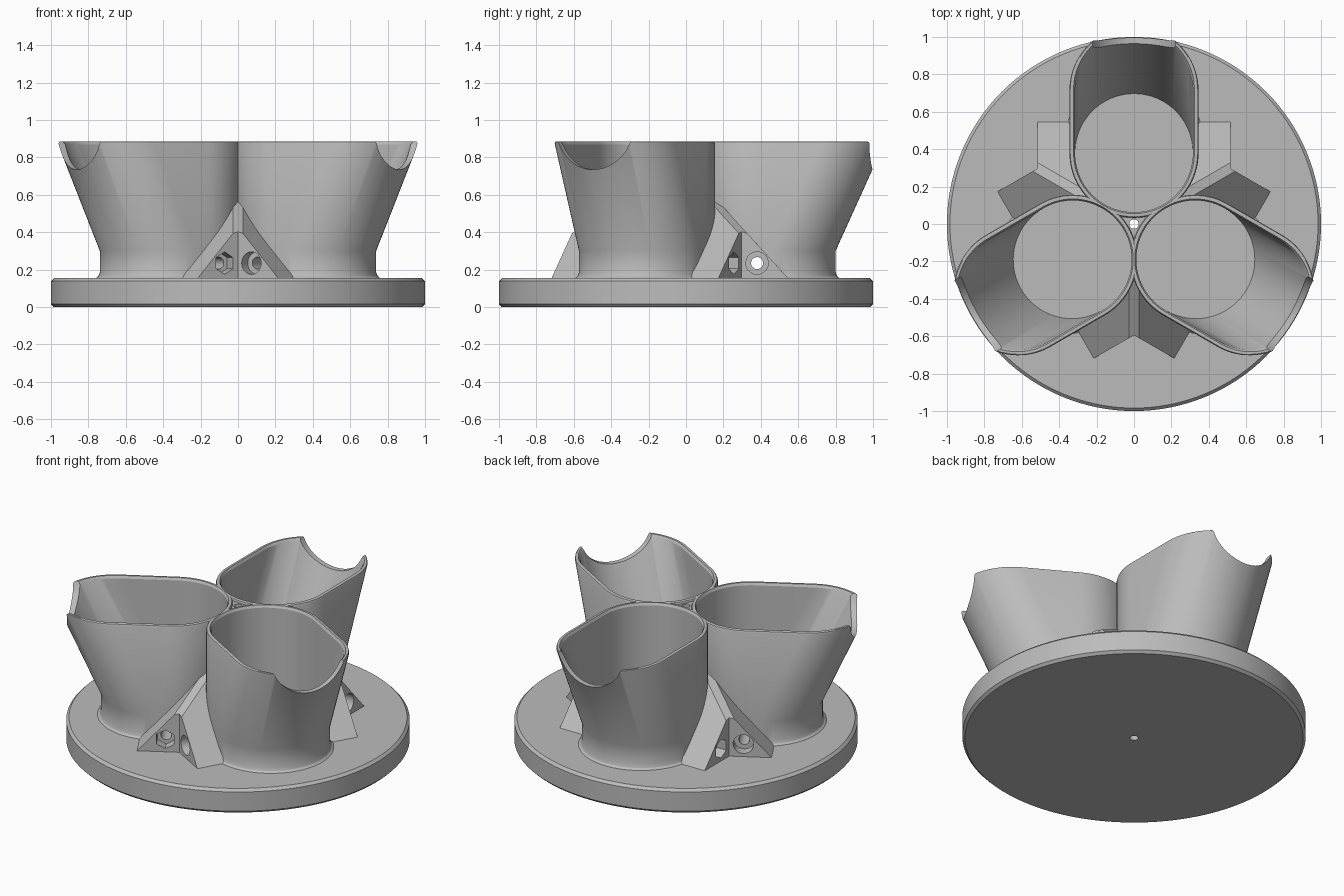
import bpy, bmesh, math
from mathutils import Matrix, Vector

cube = bpy.data.objects.get("Cube")
if cube:
    bpy.data.objects.remove(cube, do_unlink=True)

grey = bpy.data.materials.new("plain grey")
grey.use_nodes = True
grey.diffuse_color = (0.5, 0.5, 0.5, 1)
grey.node_tree.nodes["Principled BSDF"].inputs["Base Color"].default_value = (0.5, 0.5, 0.5, 1)

NEAR, BOLT_Z, TOP = 0.378, 0.235, 0.885


def finish(name, bm, turn=0.0):
    bmesh.ops.recalc_face_normals(bm, faces=bm.faces)
    bm.transform(Matrix.Rotation(turn, 4, 'Z'))
    mesh = bpy.data.meshes.new(name)
    bm.to_mesh(mesh)
    bm.free()
    obj = bpy.data.objects.new(name, mesh)
    mesh.materials.append(grey)
    bpy.context.collection.objects.link(obj)
    return obj


def loft(name, levels, turn=0.0, n=40):
    """Stack of stadium rings; each level is (z, far centre, near centre, radius)."""
    bm = bmesh.new()
    rings = []
    for z, far, near, r in levels:
        ring = []
        for start, cy in ((0, far), (math.pi, near)):
            for i in range(n + 1):
                a = start + math.pi * i / n
                ring.append(bm.verts.new((r * math.cos(a), cy + r * math.sin(a), z)))
        rings.append(ring)
    for low, high in zip(rings, rings[1:]):
        for i in range(len(low)):
            j = (i + 1) % len(low)
            bm.faces.new((low[i], low[j], high[j], high[i]))
    bm.faces.new(rings[0][::-1])
    bm.faces.new(rings[-1])
    return finish(name, bm, turn)


def rod(name, r, start, end, turn=0.0, sides=48):
    """Cylinder between two points."""
    a, b = Vector(start), Vector(end)
    rot = (b - a).to_track_quat('Z', 'Y').to_matrix().to_4x4()
    bm = bmesh.new()
    bmesh.ops.create_cone(bm, cap_ends=True, segments=sides, radius1=r, radius2=r,
                          depth=(b - a).length, matrix=Matrix.Translation((a + b) / 2) @ rot)
    return finish(name, bm, turn)


def bracket(name, turn):
    """Two sloped wings meeting at a flattened ridge, axis along +x."""
    tan30 = math.tan(math.pi / 6)
    face_x, back_x, end_y = 0.515, 0.2, 0.545
    bm = bmesh.new()
    for x in (face_x, back_x):
        for y in (x * tan30, end_y):
            for z in (0.1, 0.155 + 1.1 * (end_y - y)):
                bm.verts.new((x, y, z))
    bmesh.ops.convex_hull(bm, input=bm.verts)
    bm.transform(Matrix.Rotation(-math.pi / 6, 4, 'Z'))
    inner = [f for f in bm.faces if all(abs(v.co.y) < 1e-4 for v in f.verts)]
    bmesh.ops.delete(bm, geom=inner, context='FACES')
    bmesh.ops.mirror(bm, geom=bm.verts[:] + bm.edges[:] + bm.faces[:],
                     axis='Y', merge_dist=1e-4)
    bmesh.ops.remove_doubles(bm, verts=bm.verts, dist=1e-4)
    # flatten the ridge
    ridge = sorted((v.co.copy() for v in bm.verts if abs(v.co.y) < 1e-4 and v.co.z > 0.2),
                   key=lambda p: p.x)
    run = ridge[-1] - ridge[0]
    cut = bmesh.ops.bisect_plane(bm, geom=bm.verts[:] + bm.edges[:] + bm.faces[:],
                                 plane_co=ridge[0] - Vector((0, 0, 0.025)),
                                 plane_no=(-run.z, 0, run.x), clear_outer=True)
    edges = [e for e in cut['geom_cut'] if isinstance(e, bmesh.types.BMEdge)]
    bmesh.ops.holes_fill(bm, edges=edges, sides=0)
    return finish(name, bm, turn)


def combine(target, tool, operation):
    mod = target.modifiers.new(operation.lower(), 'BOOLEAN')
    mod.operation, mod.solver, mod.object = operation, 'EXACT', tool
    bpy.context.view_layer.objects.active = target
    bpy.ops.object.modifier_apply(modifier=mod.name)
    bpy.data.objects.remove(tool, do_unlink=True)


def smooth(obj):
    bpy.ops.object.select_all(action='DESELECT')
    obj.select_set(True)
    bpy.context.view_layer.objects.active = obj
    bpy.ops.object.shade_smooth_by_angle(angle=math.radians(25))


def outer_far(z):
    return 0.455 + max(0, z - 0.3) * 0.453


def inner_far(z):
    return NEAR + 0.004 + (z - 0.17) * 0.473


# round base plate with chamfered rims
bm = bmesh.new()
bmesh.ops.create_cone(bm, cap_ends=True, segments=128, radius1=1, radius2=1, depth=0.155,
                      matrix=Matrix.Translation((0, 0, 0.0775)))
rims = [e for e in bm.edges if abs(e.verts[0].co.z - e.verts[1].co.z) < 1e-5]
bmesh.ops.bevel(bm, geom=rims, offset=0.016, segments=1, affect='EDGES')
base = finish("base_plate", bm)
combine(base, rod("plate_hole", 0.025, (0, 0, -0.1), (0, 0, 0.3)), 'DIFFERENCE')

# central post filling the gap between the cups
holder = rod("cup_holder", 0.1, (0, 0, 0.14), (0, 0, 0.87), sides=3)
pts = holder.data.vertices
post_angle = math.atan2(pts[0].co.y, pts[0].co.x)
holder.data.transform(Matrix.Rotation(-math.pi / 2 - post_angle, 4, 'Z'))

turns = [math.tau * k / 3 for k in range(3)]

# leaning cup shells with a small foot fillet and softened rim
for t in turns:
    shape = ((0.14, 0.368), (0.155, 0.365), (0.165, 0.353), (0.185, 0.345),
             (0.3, 0.345), (0.872, 0.345), (0.882, 0.341), (TOP, 0.336))
    combine(holder, loft("cup", [(z, outer_far(z), NEAR, r) for z, r in shape], t), 'UNION')

# winged brackets between the cups
for t in turns:
    combine(holder, bracket("bracket", t + math.pi / 6), 'UNION')

# cavities, outer notches and bolt seats
for t in turns:
    hollow = ((0.17, 0.315), (0.87, 0.315), (0.9, 0.331))
    tools = [
        loft("cavity", [(z, inner_far(z), NEAR, r) for z, r in hollow], t),
        rod("notch", 0.24, (0, 0.8, 0.975), (0, 1.25, 0.975), t, 64),
        rod("bolt_hole", 0.032, (-0.6, 0.38, BOLT_Z), (0.6, 0.38, BOLT_Z), t, 32),
        rod("bolt_seat", 0.06, (0.45, 0.38, BOLT_Z), (0.62, 0.38, BOLT_Z), t, 32),
        rod("nut_seat", 0.06, (-0.62, 0.38, BOLT_Z), (-0.45, 0.38, BOLT_Z), t, 6),
    ]
    for tool in tools:
        combine(holder, tool, 'DIFFERENCE')
combine(holder, rod("post_hole", 0.025, (0, 0, 0), (0, 0, 1)), 'DIFFERENCE')

for obj in (base, holder):
    smooth(obj)
